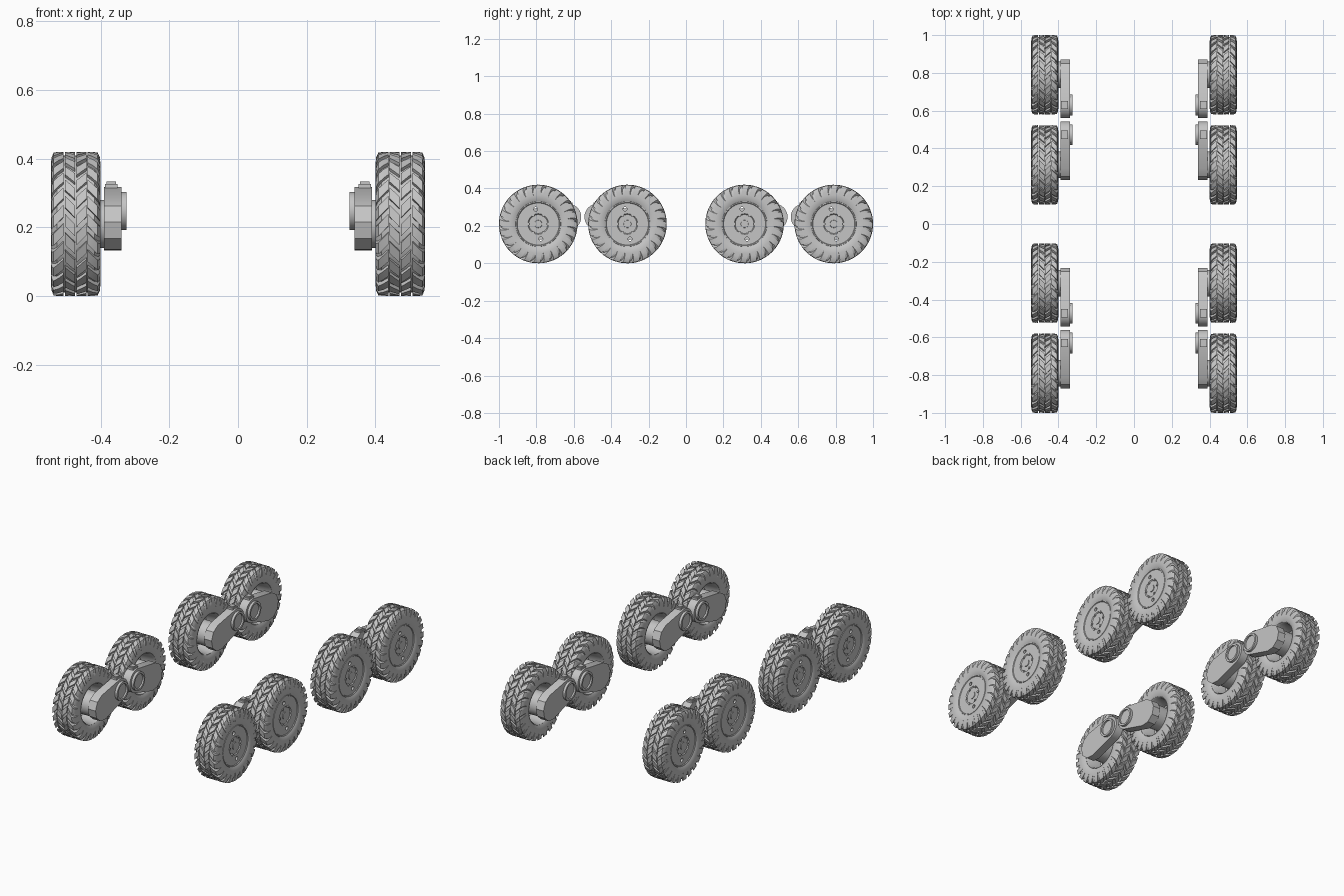
import bpy, bmesh
from math import sin, cos, pi, atan2
from mathutils import Matrix, Vector

if "Cube" in bpy.data.objects:
    bpy.data.objects.remove(bpy.data.objects["Cube"], do_unlink=True)

R = 0.21                    # wheel radius
WHEEL_X = 0.4725            # wheel centre from the middle
PIVOT_Y, PIVOT_Z = 0.16, 0.038   # arm pivot relative to the axle
PITCHES = 24                # tread repeats per wheel

grey = bpy.data.materials.new("light grey")
grey.use_nodes = True
colour = (0.56, 0.56, 0.56, 1)
grey.diffuse_color = colour
grey.node_tree.nodes["Principled BSDF"].inputs["Base Color"].default_value = colour


def lathe(bm, profile, steps=48, centre=(0, 0, 0), closed=True):
    """Spin (x, radius) points around the x axis."""
    part = bmesh.new()
    verts = [part.verts.new((x, 0, r)) for x, r in profile]
    edges = [part.edges.new(p) for p in zip(verts, verts[1:])]
    if closed:
        edges.append(part.edges.new((verts[-1], verts[0])))
    bmesh.ops.spin(part, geom=verts + edges, cent=(0, 0, 0), axis=(1, 0, 0),
                   angle=2 * pi, steps=steps)
    bmesh.ops.remove_doubles(part, verts=part.verts, dist=1e-5)
    bmesh.ops.translate(part, verts=part.verts, vec=centre)
    merge(bm, part)


def loft(bm, rings):
    """Join rings of points into a capped solid."""
    part = bmesh.new()
    rows = [[part.verts.new(p) for p in ring] for ring in rings]
    n = len(rows[0])
    for a, b in zip(rows, rows[1:]):
        for i in range(n):
            j = (i + 1) % n
            part.faces.new((a[i], a[j], b[j], b[i]))
    part.faces.new(rows[0])
    part.faces.new(rows[-1][::-1])
    merge(bm, part)


def merge(bm, part):
    bmesh.ops.recalc_face_normals(part, faces=part.faces)
    mesh = bpy.data.meshes.new("part")
    part.to_mesh(mesh)
    part.free()
    bm.from_mesh(mesh)
    bpy.data.meshes.remove(mesh)


def prism(bm, outline, x0, x1):
    loft(bm, [[(x, y, z) for y, z in outline] for x in (x0, x1)])


def to_object(bm, name):
    mesh = bpy.data.meshes.new(name)
    bm.to_mesh(mesh)
    bm.free()
    mesh.materials.append(grey)
    ob = bpy.data.objects.new(name, mesh)
    bpy.context.collection.objects.link(ob)
    return ob


def polar(r, a):
    return (r * sin(a), r * cos(a))


def make_tyre():
    bm = bmesh.new()
    half = [(0.062, 0.118), (0.066, 0.125), (0.0715, 0.145), (0.0715, 0.168),
            (0.066, 0.188), (0.055, 0.199)]
    lathe(bm, half + [(-x, r) for x, r in reversed(half)], 72)
    # Interlocking diagonal tread blocks in four columns
    centre = [(0.002, R), (0.031, R)]
    shoulder = [(0.035, R), (0.05, R), (0.064, 0.208), (0.07, 0.195), (0.0725, 0.174)]
    step = 2 * pi / PITCHES
    for side in (1, -1):
        for k, column in enumerate((centre, shoulder)):
            slope = (5 if k == 0 else -5) * side
            for i in range(PITCHES):
                base = (i + 0.5 * k + 0.25 * side) * step
                rings = []
                for x, r in column:
                    a = base + slope * (x - 0.033) * side
                    rings.append([(x * side, *polar(rr, a + da * step))
                                  for rr, da in ((r, -0.32), (r, 0.32),
                                                 (r - 0.02, 0.35), (r - 0.02, -0.35))])
                loft(bm, rings)
    return to_object(bm, "tyre")


def make_rim():
    bm = bmesh.new()
    lathe(bm, [(0.057, 0), (0.057, 0.05), (0.062, 0.055), (0.062, 0.112), (0.066, 0.115),
               (0.066, 0.12), (0.05, 0.126), (-0.06, 0.126), (-0.064, 0.118),
               (-0.055, 0.112), (0.03, 0.106), (0.045, 0.09), (0.045, 0)], 64, closed=False)
    rim = to_object(bm, "rim")
    # Two round holes cut through the disc
    bm = bmesh.new()
    for a in (-0.17, pi - 0.17):
        lathe(bm, [(0.03, 0), (0.03, 0.011), (0.08, 0.011), (0.08, 0)], 16,
              (0, *polar(0.081, a)), closed=False)
    cutter = to_object(bm, "hole_cutter")
    cutter.hide_render = True
    mod = rim.modifiers.new("holes", "BOOLEAN")
    mod.operation, mod.object, mod.solver = "DIFFERENCE", cutter, "EXACT"
    deps = bpy.context.evaluated_depsgraph_get()
    cut = bpy.data.meshes.new_from_object(rim.evaluated_get(deps))
    rim.modifiers.clear()
    rim.data = cut
    bpy.data.objects.remove(cutter, do_unlink=True)
    return rim


def make_hub():
    bm = bmesh.new()
    # Stepped shaft from the rim to the arm
    lathe(bm, [(0.05, 0), (0.05, 0.085), (0.02, 0.085), (0.01, 0.07),
               (-0.084, 0.07), (-0.084, 0)], 40, closed=False)
    # Hub cap and wheel nuts
    lathe(bm, [(0.05, 0), (0.05, 0.022), (0.061, 0.02), (0.061, 0)], 24, closed=False)
    for i in range(6):
        lathe(bm, [(0.05, 0), (0.05, 0.008), (0.066, 0.008), (0.066, 0)], 6,
              (0, *polar(0.052, (i + 0.5) * pi / 3)), closed=False)
    return to_object(bm, "hub")


def make_arm():
    bm = bmesh.new()
    tilt = atan2(PIVOT_Z, PIVOT_Y)
    outline = []
    for y, z, r, start, n in ((PIVOT_Y, PIVOT_Z, 0.07, -pi / 2, 20),
                              (0, 0, 0.08, pi / 2, 5)):
        for i in range(n + 1):
            a = tilt + start + pi * i / n
            outline.append((y + r * cos(a), z + r * sin(a)))
    prism(bm, outline, -0.133, -0.0825)
    # Clamp lug on top of the pivot end
    top = PIVOT_Z + 0.06
    for w, h, x0, x1 in ((0.022, 0.018, -0.122, -0.085), (0.014, 0.025, -0.118, -0.09)):
        prism(bm, [(PIVOT_Y - w, top), (PIVOT_Y + w, top),
                   (PIVOT_Y + w, top + h), (PIVOT_Y - w, top + h)], x0, x1)
    # Hollow pivot boss
    lathe(bm, [(-0.12, 0), (-0.12, 0.055), (-0.148, 0.055), (-0.148, 0.043),
               (-0.138, 0.043), (-0.138, 0)], 40, (0, PIVOT_Y, PIVOT_Z), closed=False)
    return to_object(bm, "arm")


prototypes = [make_tyre(), make_rim(), make_hub(), make_arm()]
for ob in prototypes:
    bpy.ops.object.select_all(action="DESELECT")
    ob.select_set(True)
    bpy.context.view_layer.objects.active = ob
    bpy.ops.object.shade_smooth_by_angle(angle=0.55)

# Eight wheel stations: axle position and direction to the arm pivot
stations = (("front", -0.79, 1), ("front_middle", -0.313, -1),
            ("rear_middle", 0.313, 1), ("rear", 0.79, -1))
for side, sx in (("left", 1), ("right", -1)):
    for place, y, sy in stations:
        for proto in prototypes:
            flip = sy if proto.name == "arm" else 1
            mesh = proto.data.copy()
            mesh.transform(Matrix.Translation(Vector((sx * WHEEL_X, y, R)))
                           @ Matrix.Diagonal((sx, flip, 1, 1)))
            if sx * flip < 0:
                mesh.flip_normals()
            name = f"{proto.name}_{place}_{side}"
            bpy.context.collection.objects.link(bpy.data.objects.new(name, mesh))

for ob in prototypes:
    bpy.data.objects.remove(ob, do_unlink=True)
